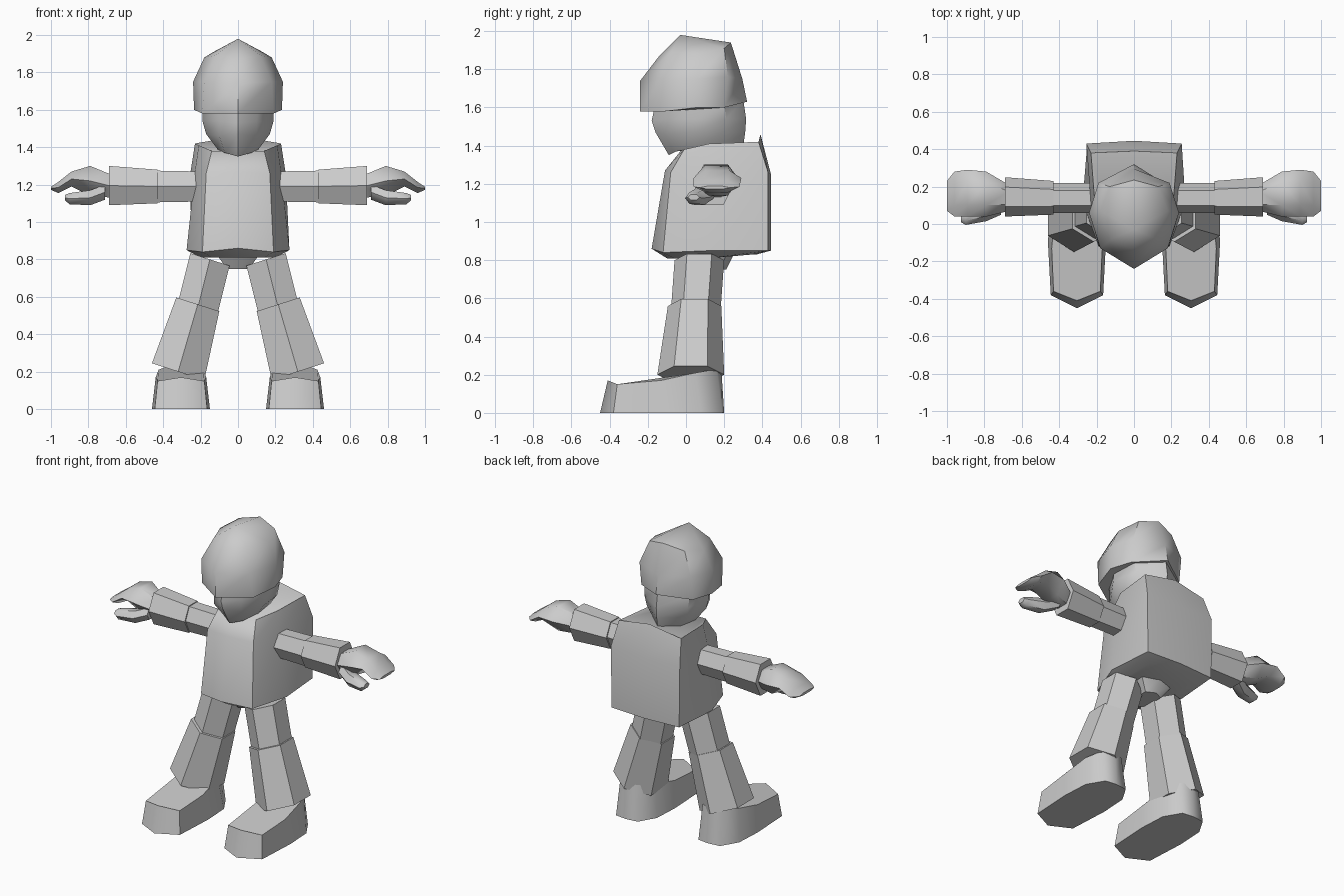
import bpy, bmesh
from math import cos, sin, pi, radians
from mathutils import Vector

cube = bpy.data.objects.get("Cube")
if cube:
    bpy.data.objects.remove(cube, do_unlink=True)

GREY = (0.6, 0.6, 0.6, 1)
grey = bpy.data.materials.new("plain grey")
grey.use_nodes = True
grey.diffuse_color = GREY
grey.node_tree.nodes["Principled BSDF"].inputs["Base Color"].default_value = GREY


def loft(name, rings, side=1, apex=None, sharp=50):
    """Skin a stack of point rings; side=-1 mirrors across x, apex closes the top in a point."""
    bm = bmesh.new()
    rows = [[bm.verts.new((side * x, y, z)) for x, y, z in ring] for ring in rings]
    count = len(rows[0])
    for low, high in zip(rows, rows[1:]):
        for i in range(count):
            j = (i + 1) % count
            bm.faces.new((low[i], low[j], high[j], high[i]))
    bm.faces.new(rows[0])
    if apex:
        tip = bm.verts.new(apex)
        for i in range(count):
            bm.faces.new((rows[-1][i], rows[-1][(i + 1) % count], tip))
    else:
        bm.faces.new(rows[-1])
    bmesh.ops.recalc_face_normals(bm, faces=bm.faces)
    mesh = bpy.data.meshes.new(name)
    bm.to_mesh(mesh)
    bm.free()
    mesh.materials.append(grey)
    obj = bpy.data.objects.new(name, mesh)
    bpy.context.collection.objects.link(obj)
    bpy.ops.object.select_all(action="DESELECT")
    obj.select_set(True)
    bpy.context.view_layer.objects.active = obj
    bpy.ops.object.shade_smooth_by_angle(angle=radians(sharp))
    return obj


def symmetric(*half, centre=0):
    """Complete a ring from its right half, listed front to back."""
    other = [(-x, y, z) for x, y, z in reversed(half[1:-1])]
    return [(centre + x, y, z) for x, y, z in list(half) + other]


def hexagon(centre, across, along):
    """Six-sided ring whose corners point along the second vector."""
    c, u, v = Vector(centre), Vector(across) / cos(pi / 6), Vector(along)
    return [c + u * sin(i * pi / 3) + v * cos(i * pi / 3) for i in range(6)]


def limb_ring(x, y, z, depth, height):
    """Ring facing along an outstretched arm."""
    return hexagon((x, y, z), (0, 0, height), (0, depth, 0))


def leg_ring(x, y, z, width, depth):
    """Ring across a splayed leg, raised on the outer side."""
    return hexagon((x, y, z), (width, 0, width * 0.32), (0, depth, 0))


# Torso with the boxy back
loft("torso", [
    symmetric((0, -.1, .81), (.14, -.06, .81), (.2, .12, .81), (.17, .35, .83), (0, .37, .83)),
    symmetric((0, -.18, .86), (.19, -.12, .84), (.275, .12, .85), (.25, .43, .85), (0, .445, .85)),
    symmetric((0, -.11, 1.27), (.17, -.08, 1.26), (.23, .1, 1.27), (.255, .43, 1.26), (0, .445, 1.25)),
    symmetric((0, -.03, 1.37), (.14, -.01, 1.38), (.21, .12, 1.41), (.23, .38, 1.42), (0, .39, 1.46)),
])
loft("pelvis", [
    symmetric((0, 0, .75), (.06, .04, .75), (.06, .18, .75), (0, .21, .75)),
    symmetric((0, -.06, .85), (.13, 0, .85), (.13, .22, .85), (0, .26, .85)),
])

# Head with pointed face, chin and nape
loft("head", [
    symmetric((0, -.09, 1.35), (.07, -.05, 1.37), (.11, .06, 1.39), (.1, .2, 1.4), (0, .3, 1.4)),
    symmetric((0, -.16, 1.47), (.1, -.11, 1.46), (.17, .03, 1.47), (.15, .2, 1.47), (0, .31, 1.47)),
    symmetric((0, -.18, 1.53), (.1, -.11, 1.54), (.19, .03, 1.54), (.16, .21, 1.54), (0, .315, 1.54)),
    symmetric((0, -.16, 1.62), (.11, -.11, 1.62), (.19, .04, 1.62), (.17, .2, 1.62), (0, .3, 1.64)),
])
loft("helmet", [
    symmetric((0, -.24, 1.58), (.19, -.11, 1.58), (.235, .06, 1.6), (.19, .2, 1.6), (0, .32, 1.63)),
    symmetric((0, -.24, 1.74), (.18, -.13, 1.75), (.24, .06, 1.75), (.19, .22, 1.76), (0, .295, 1.75)),
    symmetric((0, -.14, 1.87), (.12, -.08, 1.89), (.18, .07, 1.88), (.13, .2, 1.91), (0, .235, 1.94)),
], apex=(0, -.03, 1.98))

for label, side in (("left", 1), ("right", -1)):
    # Arm sleeves
    loft(label + "_upper_arm", [
        limb_ring(.18, .14, 1.19, .08, .08), limb_ring(.46, .14, 1.19, .08, .085)], side)
    loft(label + "_forearm", [
        limb_ring(.43, .14, 1.19, .09, .09), limb_ring(.69, .145, 1.195, .105, .105)], side)

    # Curled mitten hand and thumb
    loft(label + "_hand", [
        limb_ring(.67, .14, 1.19, .07, .06),
        limb_ring(.79, .16, 1.22, .12, .08),
        limb_ring(.89, .165, 1.23, .125, .04),
        limb_ring(.96, .16, 1.185, .12, .03),
        limb_ring(1, .15, 1.18, .08, .008),
    ], side)
    loft(label + "_thumb", [
        limb_ring(.71, .11, 1.16, .06, .04),
        limb_ring(.79, .07, 1.13, .055, .04),
        limb_ring(.9, .04, 1.125, .045, .03),
        limb_ring(.925, .04, 1.13, .03, .015),
    ], side)

    # Trousers
    loft(label + "_thigh", [
        leg_ring(.15, .07, .8, .105, .13), leg_ring(.22, .05, .52, .105, .13)], side)
    loft(label + "_shin", [
        leg_ring(.215, .045, .56, .115, .14), leg_ring(.32, .025, .2, .14, .175)], side)

    # Boot with a pointed toe and rounded heel
    loft(label + "_boot", [
        symmetric((0, -.45, 0), (.14, -.38, 0), (.155, -.1, 0), (.145, .08, 0),
                  (.08, .19, 0), (0, .2, 0), centre=.305),
        symmetric((0, -.41, .17), (.125, -.36, .15), (.135, -.13, .17), (.12, .05, .21),
                  (.07, .16, .23), (0, .185, .23), centre=.305),
    ], side)
